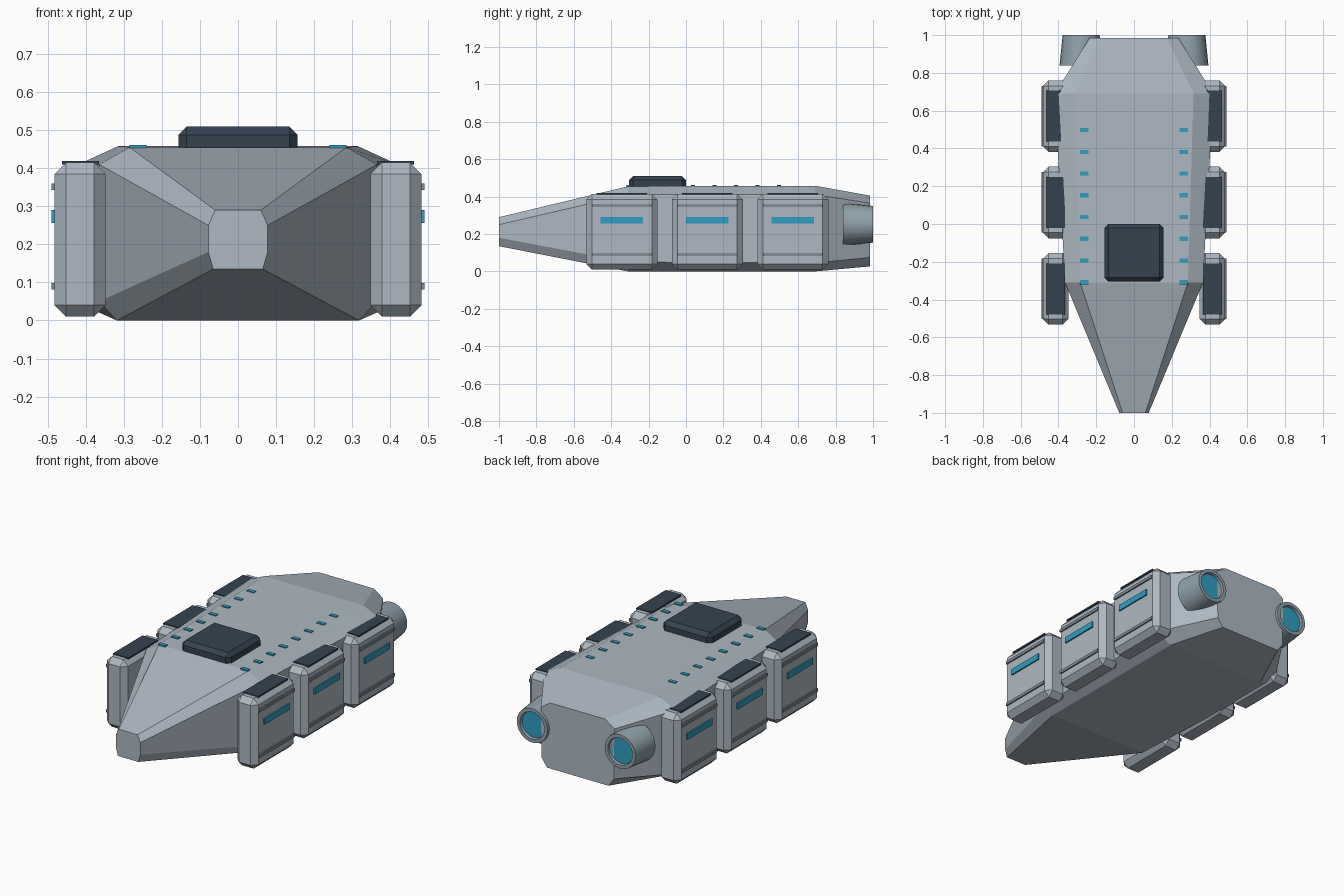
import bpy, bmesh, math
from mathutils import Vector

if "Cube" in bpy.data.objects:
    bpy.data.objects.remove(bpy.data.objects["Cube"])


def mat(name, col):
    m = bpy.data.materials.new(name)
    m.diffuse_color = (*col, 1)
    m.use_nodes = True
    m.node_tree.nodes["Principled BSDF"].inputs["Base Color"].default_value = m.diffuse_color
    return m


HULL = mat("hull_grey", (0.42, 0.48, 0.54))
DARK = mat("dark_panel", (0.035, 0.055, 0.08))
CYAN = mat("cyan_glow", (0.03, 0.34, 0.53))
METAL = mat("engine_metal", (0.28, 0.36, 0.41))
RAIL = mat("rail_grey", (0.22, 0.26, 0.30))


def finish(name, bm, material):
    bmesh.ops.recalc_face_normals(bm, faces=bm.faces[:])
    me = bpy.data.meshes.new(name)
    bm.to_mesh(me)
    bm.free()
    me.materials.append(material)
    ob = bpy.data.objects.new(name, me)
    bpy.context.collection.objects.link(ob)
    return ob


def box(name, center, size, material, chamfer=0):
    bm = bmesh.new()
    bmesh.ops.create_cube(bm, size=1)
    for v in bm.verts:
        v.co = Vector(center) + Vector(a * b for a, b in zip(v.co, size))
    if chamfer:
        bmesh.ops.bevel(bm, geom=bm.edges[:], offset=chamfer, segments=1,
                        affect='EDGES', profile=0.5)
    return finish(name, bm, material)


def lathe(name, profile, x, z, material, sides=24):
    """Revolve (radius, y) points about an axis along y."""
    bm = bmesh.new()
    rings = []
    for r, y in profile:
        rings.append([bm.verts.new((x + r * math.cos(2 * math.pi * i / sides), y,
                                    z + r * math.sin(2 * math.pi * i / sides)))
                      for i in range(sides)])
    for a, b in zip(rings, rings[1:]):
        for i in range(sides):
            j = (i + 1) % sides
            bm.faces.new((a[i], a[j], b[j], b[i]))
    bm.faces.new(rings[0])
    bm.faces.new(rings[-1])
    ob = finish(name, bm, material)
    bpy.ops.object.select_all(action='DESELECT')
    ob.select_set(True)
    bpy.context.view_layer.objects.active = ob
    bpy.ops.object.shade_smooth_by_angle(angle=math.radians(30))
    return ob


# Hull: octagonal half sections (x, z) lofted along y
sections = [
    (-1.0, [(0.06, 0.29), (0.078, 0.25), (0.078, 0.18), (0.065, 0.135)]),
    (-0.31, [(0.285, 0.455), (0.365, 0.41), (0.365, 0.05), (0.318, 0.0)]),
    (0.69, [(0.315, 0.458), (0.42, 0.41), (0.42, 0.045), (0.318, 0.0)]),
    (0.985, [(0.175, 0.405), (0.235, 0.365), (0.23, 0.075), (0.195, 0.027)]),
]
bm = bmesh.new()
loops = []
for y, half in sections:
    pts = half + [(-x, z) for x, z in reversed(half)]
    loops.append([bm.verts.new((x, y, z)) for x, z in pts])
for a, b in zip(loops, loops[1:]):
    for i in range(8):
        j = (i + 1) % 8
        bm.faces.new((a[i], a[j], b[j], b[i]))
bm.faces.new(loops[0])
bm.faces.new(loops[-1])
finish("hull", bm, HULL)

# Raised roof hatch
box("roof_hatch", (0, -0.152, 0.47), (0.314, 0.305, 0.08), DARK, 0.022)

for side, s in (("left", -1), ("right", 1)):
    # Cargo pods with top panel, light strip and two rails
    for n, y in enumerate((-0.343, 0.114, 0.571), 1):
        tag = f"{side}_{n}"
        box(f"cargo_pod_{tag}", (s * 0.415, y, 0.2125), (0.134, 0.38, 0.405), HULL, 0.03)
        box(f"pod_top_panel_{tag}", (s * 0.414, y, 0.415), (0.098, 0.27, 0.009), DARK)
        box(f"pod_light_{tag}", (s * 0.481, y, 0.273), (0.018, 0.228, 0.035), CYAN)
        for part, z in (("lower", 0.09), ("upper", 0.352)):
            box(f"pod_rail_{part}_{tag}", (s * 0.481, y, z), (0.018, 0.32, 0.017), RAIL)

    # Row of roof marker lights
    for i in range(8):
        box(f"roof_light_{side}_{i + 1}", (s * 0.263, 0.497 - 0.115 * i, 0.457),
            (0.045, 0.022, 0.009), CYAN)

    # Engine nozzle with recessed glowing disc
    lathe(f"engine_{side}", [(0.114, 0.84), (0.098, 1.0), (0.078, 1.0), (0.074, 0.975)],
          s * 0.28, 0.252, METAL)
    lathe(f"engine_glow_{side}", [(0.074, 0.97), (0.074, 0.985)], s * 0.28, 0.252, CYAN)
